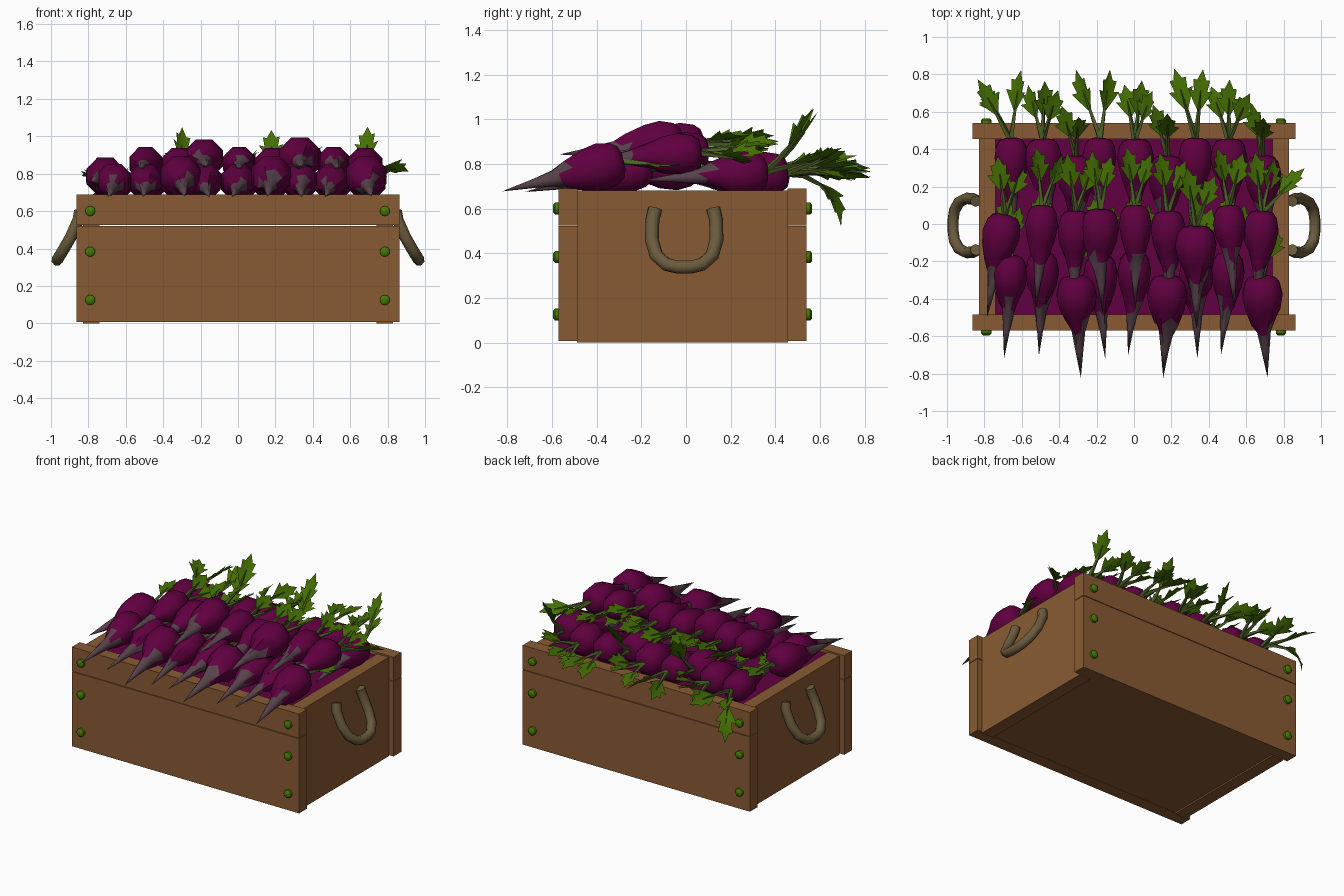
import bpy, bmesh, math, random
from mathutils import Vector, Matrix

if "Cube" in bpy.data.objects:
    bpy.data.objects.remove(bpy.data.objects["Cube"])
random.seed(4)


def material(name, rgb):
    m = bpy.data.materials.new(name)
    m.diffuse_color = (*rgb, 1)
    m.use_nodes = True
    m.node_tree.nodes["Principled BSDF"].inputs["Base Color"].default_value = m.diffuse_color
    return m


WOOD = material("crate wood", (0.25, 0.105, 0.033))
ROPE = material("rope", (0.145, 0.105, 0.048))
BOLT = material("bolt green", (0.06, 0.19, 0.001))
BEET = material("beet purple", (0.12, 0.0, 0.052))
ROOT = material("root grey", (0.095, 0.055, 0.07))
LEAF = material("leaf green", (0.06, 0.16, 0.001))
STEM = material("stem olive", (0.075, 0.12, 0.02))


def finish(name, bm, mats, smooth=None):
    me = bpy.data.meshes.new(name)
    bm.to_mesh(me)
    bm.free()
    for m in mats:
        me.materials.append(m)
    ob = bpy.data.objects.new(name, me)
    bpy.context.collection.objects.link(ob)
    if smooth:
        me.shade_smooth()
        me.set_sharp_from_angle(angle=math.radians(smooth))
    return ob


def box(name, lo, hi, mat):
    bm = bmesh.new()
    size = [b - a for a, b in zip(lo, hi)]
    mid = [(a + b) / 2 for a, b in zip(lo, hi)]
    bmesh.ops.create_cube(bm, size=1, matrix=Matrix.Translation(mid) @ Matrix.Diagonal((*size, 1)))
    return finish(name, bm, [mat])


# Crate: two boards front and back with a thin slit, side panels, floor
for side, y0, y1 in (("front", -0.57, -0.485), ("back", 0.455, 0.54)):
    box(side + "_lower_board", (-0.864, y0, 0.008), (0.864, y1, 0.521), WOOD)
    box(side + "_upper_board", (-0.864, y0, 0.525), (0.864, y1, 0.69), WOOD)
for side, s in (("left", -1), ("right", 1)):
    xs = sorted((s * 0.74, s * 0.828))
    box(side + "_panel", (xs[0], -0.487, 0), (xs[1], 0.457, 0.68), WOOD)
box("floor", (-0.745, -0.49, 0.01), (0.745, 0.46, 0.06), WOOD)
box("beet_filling", (-0.742, -0.487, 0.655), (0.742, 0.457, 0.668), BEET)

# Bolts: short bevelled pegs on front and back
for side, y, s in (("front", -0.57, -1), ("back", 0.54, 1)):
    bm = bmesh.new()
    for x in (-0.79, 0.785):
        for z in (0.125, 0.383, 0.6):
            for r1, r2, d0, d1 in ((0.027, 0.027, -0.01, 0.016), (0.027, 0.017, 0.016, 0.025)):
                m = (Matrix.Translation((x, y + s * (d0 + d1) / 2, z))
                     @ Matrix.Rotation(-s * math.pi / 2, 4, 'X'))
                bmesh.ops.create_cone(bm, cap_ends=True, segments=12, radius1=r1, radius2=r2,
                                      depth=d1 - d0, matrix=m)
    finish(side + "_bolts", bm, [BOLT], 60)

# Rope handles: hanging U tubes leaning outwards
half = [(0.845, 0.13, 0.6), (0.855, 0.142, 0.55), (0.895, 0.145, 0.46), (0.935, 0.125, 0.39),
        (0.96, 0.08, 0.35), (0.967, 0.03, 0.338)]
path = half + [(x, -y, z) for x, y, z in reversed(half)]
for side, s in (("left", -1), ("right", 1)):
    cu = bpy.data.curves.new(side + "_handle", 'CURVE')
    cu.dimensions = '3D'
    cu.bevel_depth, cu.bevel_resolution, cu.use_fill_caps = 0.031, 2, True
    sp = cu.splines.new('POLY')
    sp.points.add(len(path) - 1)
    for p, (x, y, z) in zip(sp.points, path):
        p.co = (s * x, y - 0.008, z, 1)
    sp.use_smooth = True
    cu.materials.append(ROPE)
    bpy.context.collection.objects.link(bpy.data.objects.new(side + "_handle", cu))

# Beet parts
BULB = [(-0.01, 0.035), (0.0, 0.07), (0.03, 0.093), (0.09, 0.107), (0.16, 0.095), (0.225, 0.065),
        (0.29, 0.037), (0.40, 0.021)]
# blade rows: midrib position, edge position, half width
BLADE = [(0.42, 0.42, 0.008), (0.53, 0.56, 0.038), (0.60, 0.70, 0.066), (0.68, 0.69, 0.036),
         (0.77, 0.85, 0.045), (0.85, 0.85, 0.024)]


def add_root(bm, M, size):
    n, rings = 8, []
    bend = random.uniform(-0.025, 0.025)
    for t, r in BULB:
        off = bend * max(0, t - 0.2) / 0.35
        ring = []
        for i in range(n):
            a = 2 * math.pi * (i + 0.5) / n
            j = random.uniform(-0.03, 0.03) if t in (0.225, 0.29) else 0
            ring.append(bm.verts.new(M @ Vector((off + r * size * math.cos(a), -t - j,
                                                 r * size * math.sin(a)))))
        rings.append(ring)
    tip = bm.verts.new(M @ Vector((bend, -0.55, 0)))
    bm.faces.new(rings[0])
    for k in range(len(rings) - 1):
        for i in range(n):
            j = (i + 1) % n
            f = bm.faces.new((rings[k][i], rings[k + 1][i], rings[k + 1][j], rings[k][j]))
            f.material_index = 1 if k >= 6 or (k == 5 and random.random() < 0.25) else 0
    for i in range(n):
        bm.faces.new((rings[-1][i], tip, rings[-1][(i + 1) % n])).material_index = 1


def add_leaf(bm, base, yaw, pitch, bend, length, roll):
    steps, pts = 20, [base.copy()]
    yaw = math.radians(yaw)
    for i in range(steps):
        a = math.radians(pitch + bend * i / steps)
        d = Vector((math.sin(yaw) * math.cos(a), math.cos(yaw) * math.cos(a), math.sin(a)))
        pts.append(pts[-1] + d * length / steps)

    def at(u):
        k = min(int(u * steps), steps - 1)
        return pts[k].lerp(pts[k + 1], u * steps - k)
    side = Vector((math.cos(yaw), -math.sin(yaw), 0))
    side = Matrix.Rotation(math.radians(roll), 3, pts[-1] - pts[0]) @ side
    up = side.cross((pts[-1] - pts[0]).normalized())
    # stalk
    prev = None
    for u, r in ((0, 0.016), (0.22, 0.013), (0.45, 0.009), (0.7, 0.003)):
        ring = [bm.verts.new(at(u) + side * r * c + up * r * s)
                for c, s in ((1, 0), (0, 1), (-1, 0), (0, -1))]
        if prev:
            for i in range(4):
                j = (i + 1) % 4
                bm.faces.new((prev[i], prev[j], ring[j], ring[i])).material_index = 3
        prev = ring
    # jagged folded blade
    mid = [bm.verts.new(at(m)) for m, e, w in BLADE] + [bm.verts.new(at(1))]
    for s in (-1, 1):
        edge = [bm.verts.new(at(e) + side * s * w + up * w * 0.3) for m, e, w in BLADE]
        for k in range(len(BLADE)):
            vs = [mid[k], mid[k + 1]] + ([edge[k + 1]] if k + 1 < len(BLADE) else []) + [edge[k]]
            bm.faces.new(vs if s < 0 else vs[::-1]).material_index = 2


def beet(name, crown, yaw, pitch, size, leaves):
    bm = bmesh.new()
    M = (Matrix.Translation(crown) @ Matrix.Rotation(math.radians(yaw), 4, 'Z')
         @ Matrix.Rotation(math.radians(pitch), 4, 'X'))
    add_root(bm, M, size)
    for ly, lp, lb, ll in leaves:
        add_leaf(bm, Vector(crown), ly + random.uniform(-5, 5), lp + random.uniform(-4, 4), lb, ll,
                 random.uniform(-40, 40))
    finish(name, bm, [BEET, ROOT, LEAF, STEM], 50)


# Three rows of nine beets: column pattern a, b, c repeats three times
XS = (-0.66, -0.49, -0.31, -0.18, 0.005, 0.18, 0.33, 0.505, 0.685)
for i, x in enumerate(XS):
    kind = i % 3
    # front row: tips hang over the front board
    y, z, size, pitch = ((-0.18, 0.78, 0.92, 11), (-0.165, 0.78, 0.9, 11), (-0.29, 0.81, 1.08, 14))[kind]
    beet(f"front_beet_{i}", (x, y, z), random.uniform(-3, 3), pitch, size,
         [(-8 + i, 4, -10, 0.33), (14, -2, 5, 0.28)])
    # middle row: rests highest
    y, z, size, pitch = ((0.07, 0.89, 1.03, 5), (0.09, 0.86, 0.88, 3), (0.06, 0.85, 0.95, 4))[kind]
    px, yaw = x, random.uniform(-4, 4)
    if i == 0:
        px, y, z, yaw, pitch = -0.69, 0.04, 0.79, -12, 3
    if i == 6:
        y, size = -0.02, 1.12
    leaves = [(-8, 9, 0, 0.33), (16, 0, 8, 0.30)]
    if i == 8:
        leaves.append((40, -5, 0, 0.33))
    beet(f"middle_beet_{i}", (px, y, z), yaw, pitch, size, leaves)
    # back row: leaves spill over the back board
    if kind == 0:
        leaves = [(-26 if i == 0 else -18, 5, -90 if i == 0 else -15, 0.40), (4, 10, -10, 0.38)]
        if i == 0:
            leaves.append((-24, 10, -5, 0.37))
    elif kind == 1:
        leaves = [(4, 8, 5, 0.33), (-14, 4, -20, 0.31), (22, 14, 10, 0.30)]
    else:
        leaves = [(0, 38, 25, 0.36), (-12, 16, 0, 0.30)]
    y, z, size, pitch = ((0.45, 0.755, 0.92, 3), (0.445, 0.76, 1.0, 3), (0.355, 0.765, 1.0, 4))[kind]
    beet(f"back_beet_{i}", (x, y, z), random.uniform(-4, 4), pitch, size, leaves)
